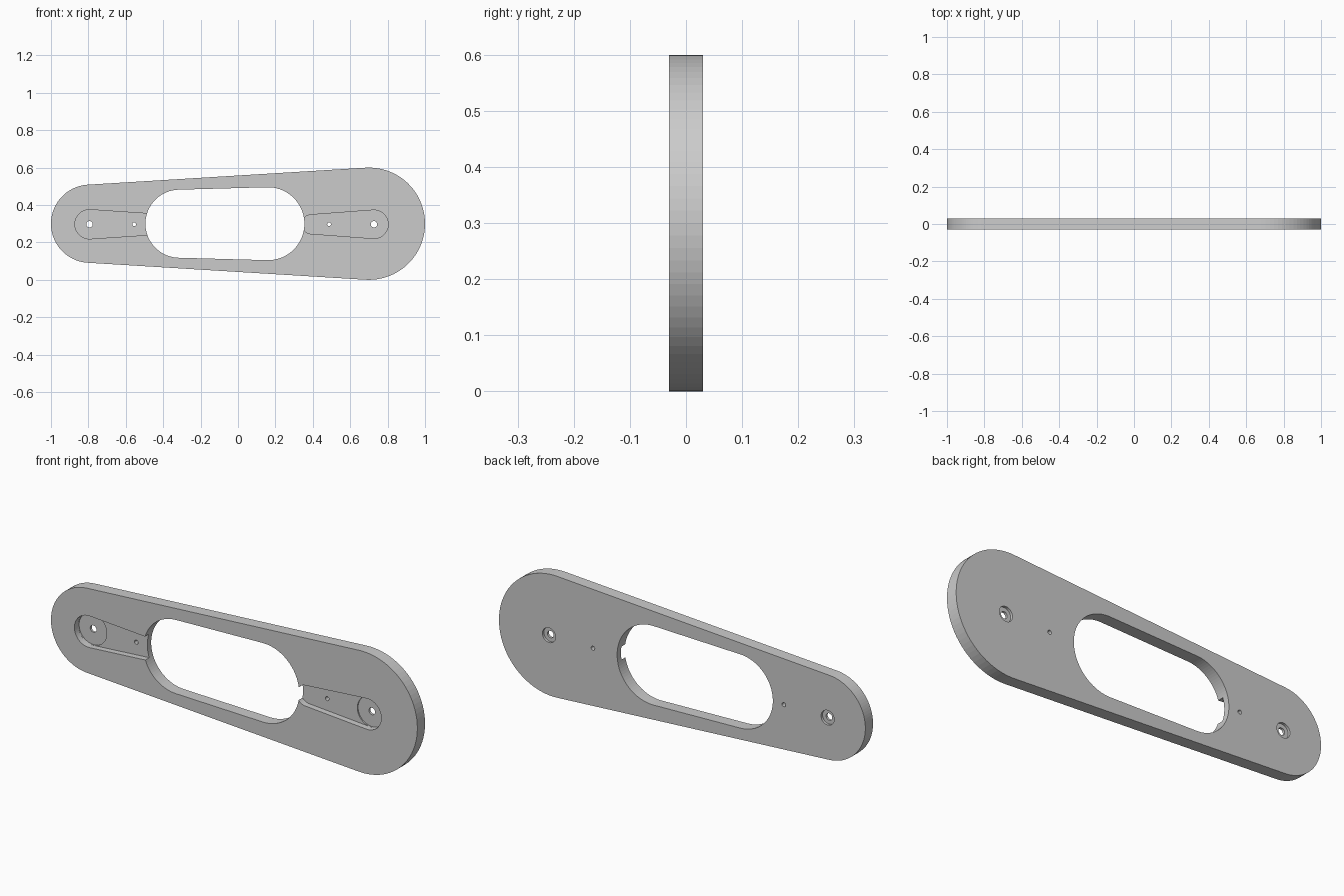
import bpy, bmesh
from math import acos, cos, sin, pi

if "Cube" in bpy.data.objects:
    bpy.data.objects.remove(bpy.data.objects["Cube"])

Z = 0.3       # height of the plate's centre line
HALF = 0.03   # half of the plate thickness


def capsule(name, xa, ra, xb, rb, y0, y1, z=Z, n=44):
    """Tapered capsule (two circles joined by tangents) extruded along y."""
    a = acos((ra - rb) / (xb - xa))
    pts = []
    for i in range(n + 1):
        t = -a + 2 * a * i / n
        pts.append((xb + rb * cos(t), z + rb * sin(t)))
    for i in range(n + 1):
        t = a + (2 * pi - 2 * a) * i / n
        pts.append((xa + ra * cos(t), z + ra * sin(t)))
    return prism(name, pts, y0, y1)


def disc(name, x, r, y0, y1, z=Z, n=48):
    pts = [(x + r * cos(2 * pi * i / n), z + r * sin(2 * pi * i / n)) for i in range(n)]
    return prism(name, pts, y0, y1)


def prism(name, pts, y0, y1):
    bm = bmesh.new()
    face = bm.faces.new([bm.verts.new((x, y0, z)) for x, z in pts])
    ext = bmesh.ops.extrude_face_region(bm, geom=[face])
    verts = [v for v in ext["geom"] if isinstance(v, bmesh.types.BMVert)]
    bmesh.ops.translate(bm, verts=verts, vec=(0, y1 - y0, 0))
    bmesh.ops.recalc_face_normals(bm, faces=bm.faces)
    mesh = bpy.data.meshes.new(name)
    bm.to_mesh(mesh)
    bm.free()
    ob = bpy.data.objects.new(name, mesh)
    bpy.context.collection.objects.link(ob)
    return ob


def cut(target, cutter):
    cutter.hide_render = True
    mod = target.modifiers.new("cut", "BOOLEAN")
    mod.operation = "DIFFERENCE"
    mod.solver = "EXACT"
    mod.object = cutter
    bpy.context.view_layer.objects.active = target
    bpy.ops.object.modifier_apply(modifier=mod.name)
    bpy.data.objects.remove(cutter)


# tapered plate with rounded ends
plate = capsule("cover_plate", -0.791, 0.209, 0.70, 0.30, -HALF, HALF)

# large central window
cut(plate, capsule("window", -0.313, 0.182, 0.16, 0.195, -0.1, 0.1))

# front pockets that open into the window
MID = 0.297
cut(plate, capsule("left_pocket", -0.794, 0.078, -0.45, 0.055, -0.1, 0.0, MID))
cut(plate, capsule("right_pocket", 0.392, 0.051, 0.727, 0.076, -0.1, 0.0, MID))

# per end: deeper round seat, screw hole, rear counterbore, small pin hole
for screw_x, seat_r, pin_x in ((-0.794, 0.0775, -0.555), (0.727, 0.0755, 0.487)):
    cut(plate, disc("seat", screw_x, seat_r, -0.1, 0.006, MID))
    cut(plate, disc("counterbore", screw_x, 0.036, 0.018, 0.1, MID))
    cut(plate, disc("screw_hole", screw_x, 0.017, -0.1, 0.1, MID, 32))
    cut(plate, disc("pin_hole", pin_x, 0.010, -0.1, 0.1, MID, 24))
